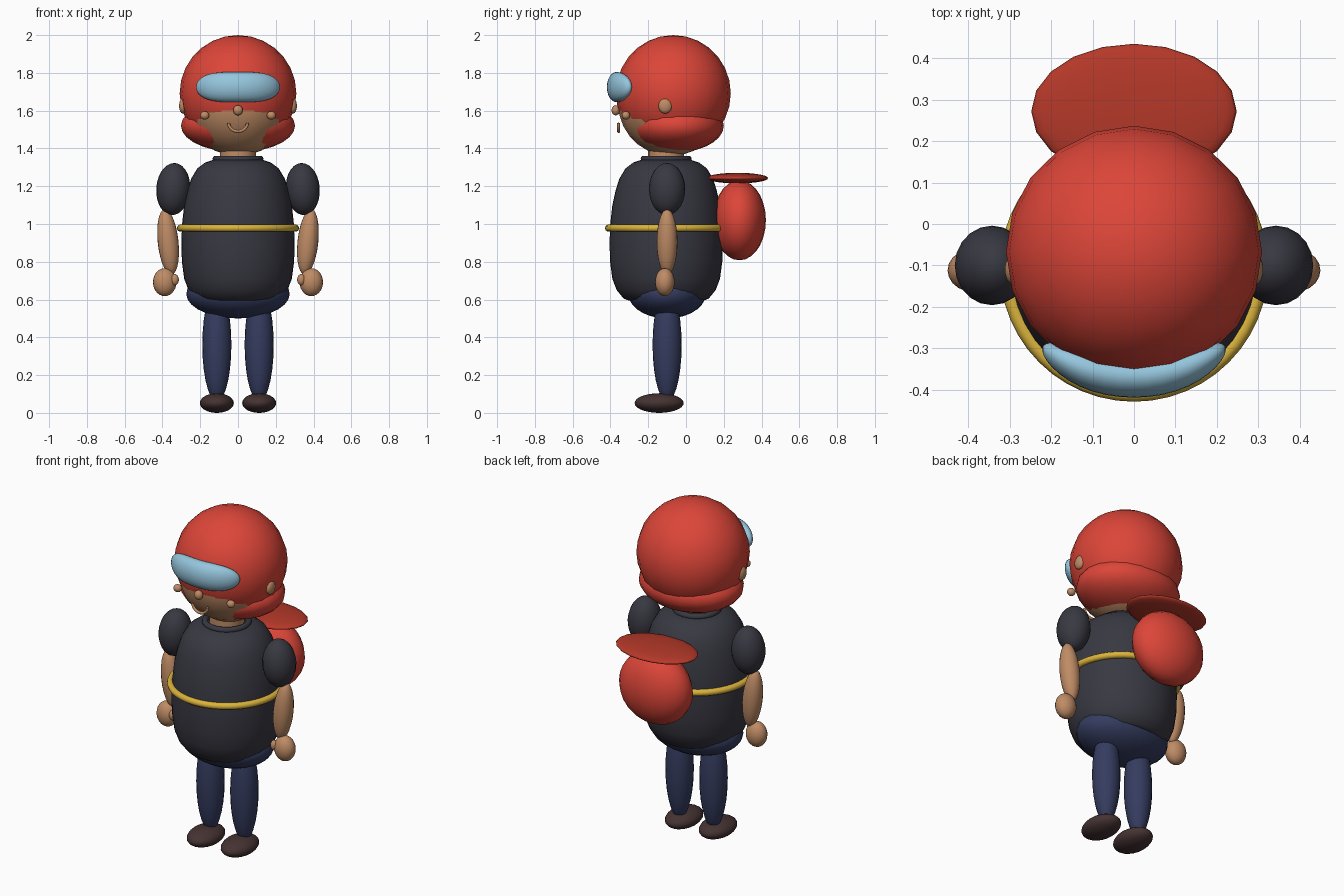
import bpy, bmesh, math
from mathutils import Matrix, Vector

cube = bpy.data.objects.get("Cube")
if cube:
    bpy.data.objects.remove(cube, do_unlink=True)


def material(name, r, g, b):
    m = bpy.data.materials.new(name)
    m.use_nodes = True
    m.diffuse_color = (r, g, b, 1)
    for n in m.node_tree.nodes:
        if n.type == 'BSDF_PRINCIPLED':
            n.inputs["Base Color"].default_value = (r, g, b, 1)
            n.inputs["Roughness"].default_value = 0.7
    return m


RED = material("helmet red", 0.72, 0.06, 0.04)
LID = material("lid red", 0.46, 0.04, 0.022)
DARK = material("charcoal cloth", 0.04, 0.04, 0.055)
NAVY = material("navy cloth", 0.035, 0.045, 0.115)
SKIN = material("skin", 0.52, 0.26, 0.13)
BLUE = material("goggle blue", 0.30, 0.56, 0.72)
GOLD = material("belt yellow", 0.70, 0.45, 0.045)
SHOE = material("shoe brown", 0.06, 0.032, 0.032)
CY = -0.105  # body axis


def finish(name, bm, mat):
    bmesh.ops.recalc_face_normals(bm, faces=bm.faces)
    me = bpy.data.meshes.new(name)
    bm.to_mesh(me)
    bm.free()
    me.materials.append(mat)
    for p in me.polygons:
        p.use_smooth = True
    ob = bpy.data.objects.new(name, me)
    bpy.context.collection.objects.link(ob)
    return ob


def ball(name, mat, centre, radii, tilt=0, pitch=0, seg=20, rings=14):
    """Ellipsoid, tilted about y and pitched about x (degrees)."""
    bm = bmesh.new()
    bmesh.ops.create_uvsphere(bm, u_segments=seg, v_segments=rings, radius=1)
    turn = Matrix.Rotation(math.radians(tilt), 4, 'Y') @ Matrix.Rotation(math.radians(pitch), 4, 'X')
    bm.transform(Matrix.Translation(centre) @ turn @ Matrix.Diagonal((*radii, 1)))
    return finish(name, bm, mat)


def pair(name, mat, centre, radii, tilt=0, pitch=0):
    """Left and mirrored right copy of an ellipsoid."""
    for side, s in (("left", 1), ("right", -1)):
        ball(side + "_" + name, mat, (s * centre[0], *centre[1:]), radii, s * tilt, pitch)


def lathe(name, mat, profile, seg=32, y=CY):
    """Turn (radius, height) points about the body axis, with closed ends."""
    bm = bmesh.new()
    loops = []
    for r, z in profile:
        loops.append([bm.verts.new((r * math.cos(a), y + r * math.sin(a), z))
                      for a in (2 * math.pi * i / seg for i in range(seg))])
    for a, b in zip(loops, loops[1:]):
        for i in range(seg):
            j = (i + 1) % seg
            bm.faces.new((a[i], a[j], b[j], b[i]))
    bm.faces.new(loops[0])
    bm.faces.new(loops[-1])
    ob = finish(name, bm, mat)
    bpy.context.view_layer.objects.active = ob
    bpy.ops.object.select_all(action='DESELECT')
    ob.select_set(True)
    bpy.ops.object.shade_smooth_by_angle(angle=math.radians(50))
    return ob


def ring(name, mat, z, radius, thick):
    bpy.ops.mesh.primitive_torus_add(location=(0, CY, z), major_radius=radius,
                                     minor_radius=thick, major_segments=48, minor_segments=10)
    ob = bpy.context.object
    ob.name = name
    ob.data.materials.append(mat)
    bpy.ops.object.shade_smooth()
    return ob


# Head and helmet
ball("helmet", RED, (0, -0.067, 1.692), (0.309, 0.304, 0.308))
ball("helmet_rim", RED, (0, -0.05, 1.52), (0.302, 0.25, 0.14))
ball("head", SKIN, (0, -0.08, 1.64), (0.28, 0.28, 0.28))
ball("nose", SKIN, (0, -0.372, 1.602), (0.025, 0.022, 0.027))
pair("cheek", SKIN, (0.176, -0.318, 1.575), (0.024, 0.022, 0.022))
pair("ear", SKIN, (0.292, -0.11, 1.625), (0.02, 0.036, 0.04))

# Smile
cu = bpy.data.curves.new("smile", 'CURVE')
cu.dimensions = '3D'
cu.bevel_depth = 0.008
cu.use_fill_caps = True
sp = cu.splines.new('POLY')
sp.points.add(12)
for i, p in enumerate(sp.points):
    a = math.pi * (1 + i / 12)
    p.co = (0.05 * math.cos(a), -0.357, 1.535 + 0.045 * math.sin(a), 1)
cu.materials.append(SKIN)
bpy.context.collection.objects.link(bpy.data.objects.new("smile", cu))

# Goggles: rounded bar bent around the helmet front
bm = bmesh.new()
bmesh.ops.create_uvsphere(bm, u_segments=24, v_segments=20, radius=1)
for v in bm.verts:
    t = max(-1, min(1, v.co.z))
    r = math.hypot(v.co.x, v.co.y)
    full = (1 - abs(t) ** 3.5) ** 0.5 if r > 1e-4 else 0
    k = full / r if r > 1e-4 else 0
    x = 0.222 * t
    v.co = Vector((x, -0.367 + 0.052 * v.co.x * k + 1.3 * x * x, 1.725 + 0.08 * v.co.y * k))
finish("goggles", bm, BLUE)

# Neck, collar, torso, belt
lathe("neck", SKIN, [(0.095, 1.28), (0.095, 1.42)], 20)
collar = ring("collar", DARK, 1.345, 0.118, 0.017)
lathe("torso", DARK, [(0.2, 0.595), (0.225, 0.605), (0.262, 0.65), (0.285, 0.71), (0.297, 0.8),
                      (0.3, 0.9), (0.296, 1.0), (0.285, 1.1), (0.267, 1.18), (0.248, 1.24),
                      (0.215, 1.295), (0.175, 1.325), (0.13, 1.34)], 40)
ring("belt", GOLD, 0.978, 0.305, 0.019)

# Arms
pair("sleeve", DARK, (0.343, -0.1, 1.185), (0.09, 0.096, 0.138), -4)
pair("forearm", SKIN, (0.37, -0.1, 0.905), (0.055, 0.055, 0.175), 6)
pair("hand", SKIN, (0.388, -0.112, 0.692), (0.062, 0.052, 0.074))
pair("thumb", SKIN, (0.335, -0.135, 0.705), (0.022, 0.022, 0.03))

# Hips, legs, shoes
ball("hips", NAVY, (0, -0.1, 0.63), (0.274, 0.205, 0.13), seg=28)
pair("leg", NAVY, (0.112, -0.1, 0.36), (0.077, 0.077, 0.3))
pair("shoe", SHOE, (0.112, -0.142, 0.052), (0.09, 0.13, 0.052))

# Backpack
ball("backpack", RED, (0, 0.283, 1.02), (0.225, 0.14, 0.212))
ball("backpack_lid", LID, (0, 0.272, 1.243), (0.248, 0.163, 0.028))
pair("backpack_strap", DARK, (0.13, 0.09, 1.17), (0.025, 0.03, 0.12), 0, 22)
